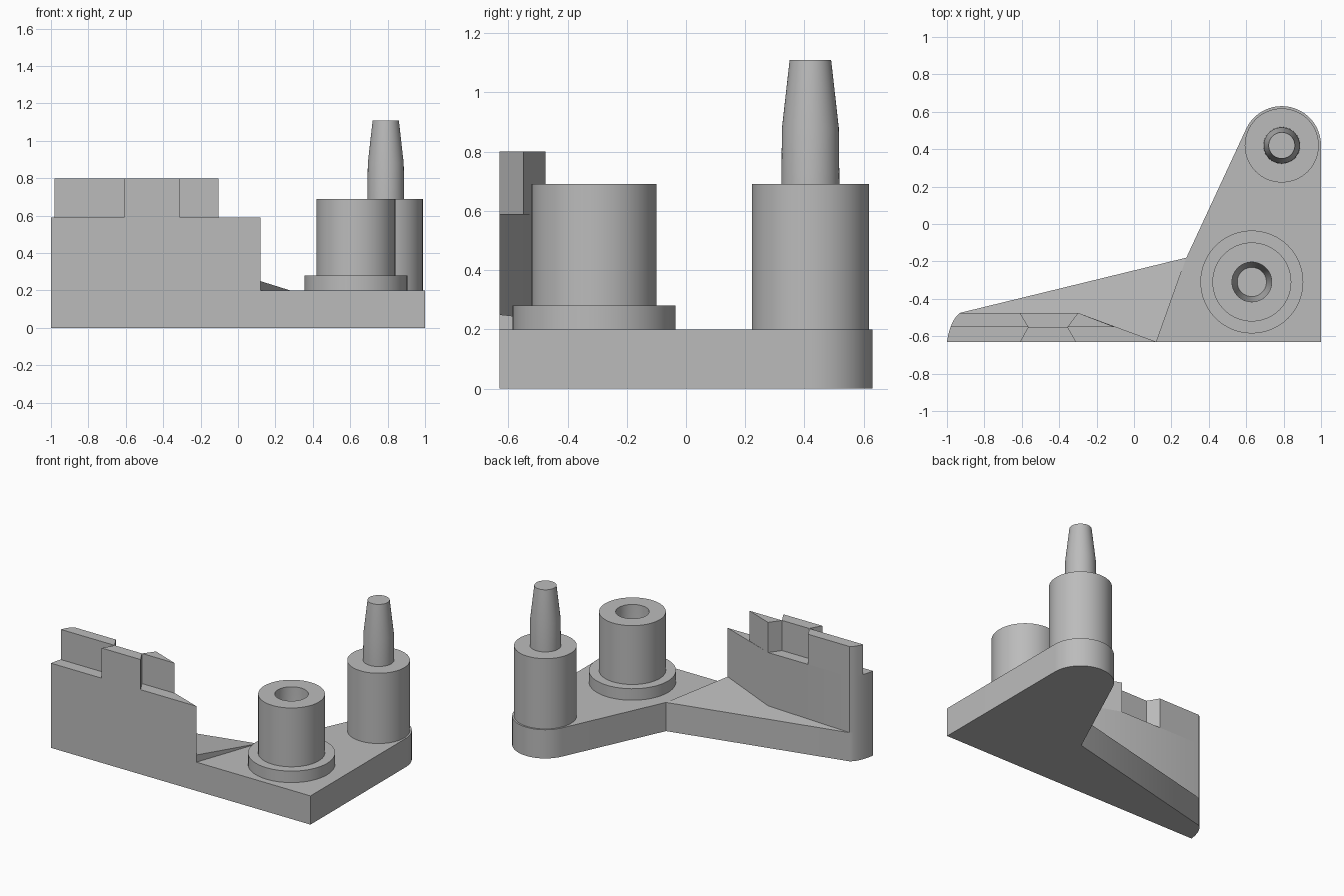
import bpy, bmesh, math

if "Cube" in bpy.data.objects:
    bpy.data.objects.remove(bpy.data.objects["Cube"])

GREY = (0.5, 0.5, 0.5, 1)
mat = bpy.data.materials.new("plain grey")
mat.use_nodes = True
mat.diffuse_color = GREY
mat.node_tree.nodes["Principled BSDF"].inputs["Base Color"].default_value = GREY

FRONT, MID, BACK = -0.63, -0.55, -0.475
PLATE, WALL, TAB = 0.2, 0.59, 0.8


def finish(name, bm):
    bmesh.ops.recalc_face_normals(bm, faces=bm.faces)
    mesh = bpy.data.meshes.new(name)
    bm.to_mesh(mesh)
    bm.free()
    mesh.materials.append(mat)
    obj = bpy.data.objects.new(name, mesh)
    bpy.context.collection.objects.link(obj)
    return obj


def prism(name, outline, z0, z1):
    bm = bmesh.new()
    face = bm.faces.new([bm.verts.new((x, y, z0)) for x, y in outline])
    top = bmesh.ops.extrude_face_region(bm, geom=[face])["geom"]
    verts = [g for g in top if isinstance(g, bmesh.types.BMVert)]
    bmesh.ops.translate(bm, verts=verts, vec=(0, 0, z1 - z0))
    return finish(name, bm)


def lathe(name, centre, profile, steps=64):
    bm = bmesh.new()
    verts = [bm.verts.new((r, 0, z)) for r, z in profile]
    edges = [bm.edges.new(pair) for pair in zip(verts, verts[1:])]
    bmesh.ops.spin(bm, geom=verts + edges, cent=(0, 0, 0), axis=(0, 0, 1),
                   angle=math.tau, steps=steps)
    bmesh.ops.remove_doubles(bm, verts=bm.verts, dist=0.0001)
    bmesh.ops.translate(bm, verts=bm.verts, vec=(*centre, 0))
    return finish(name, bm)


def smooth(obj):
    bpy.ops.object.select_all(action="DESELECT")
    obj.select_set(True)
    bpy.context.view_layer.objects.active = obj
    bpy.ops.object.shade_smooth_by_angle(angle=math.radians(30))


pin_centre, socket_centre = (0.79, 0.42), (0.63, -0.31)

# Base plate with a rounded lobe under the pin and a rounded far end
lobe = [(pin_centre[0] + 0.21 * math.cos(math.radians(a)),
         pin_centre[1] + 0.21 * math.sin(math.radians(a)))
        for a in range(0, 156, 5)]
end_curve = [(-0.93, BACK), (-0.947, -0.49), (-0.965, -0.515),
             (-0.981, MID), (-0.993, -0.59), (-1, FRONT)]
plate = prism("base_plate", [(1, FRONT)] + lobe + [(0.28, -0.18)] + end_curve,
              0, PLATE)

# Upright wall with interlocking tabs along its top
wall = prism("wall", [(0.12, FRONT), (-0.3, BACK)] + end_curve, PLATE, WALL)
front_tab = prism("front_tab", [(-0.61, FRONT), (-0.31, FRONT),
                                (-0.355, MID), (-0.565, MID)], WALL, TAB)
end_tab = prism("end_tab", [(-0.565, MID), (-0.61, BACK)] + end_curve[:4],
                WALL, TAB)
inner_tab = prism("inner_tab", [(-0.355, MID), (-0.104, MID), (-0.3, BACK)],
                  WALL, TAB)

# Shallow ramp between the plate and the wall
bm = bmesh.new()
corners = [bm.verts.new(p) for p in ((0.28, -0.18, PLATE), (-0.93, BACK, PLATE),
                                     (0.12, FRONT, 0.25), (0.12, FRONT, PLATE))]
for skip in corners:
    bm.faces.new([v for v in corners if v is not skip])
ramp = finish("ramp", bm)

# Round bosses: a pin post and a flanged socket with a matching tapered hole
pin_post = lathe("pin_post", pin_centre,
                 [(0.198, PLATE), (0.198, 0.69), (0.098, 0.69), (0.096, 0.88),
                  (0.07, 1.11), (0, 1.11)])
socket = lathe("socket_post", socket_centre,
               [(0.275, PLATE), (0.275, 0.28), (0.211, 0.28), (0.211, 0.69),
                (0.106, 0.69), (0.104, 0.5), (0.078, 0.25), (0, 0.25)])

for part in (plate, wall, end_tab, pin_post, socket):
    smooth(part)
